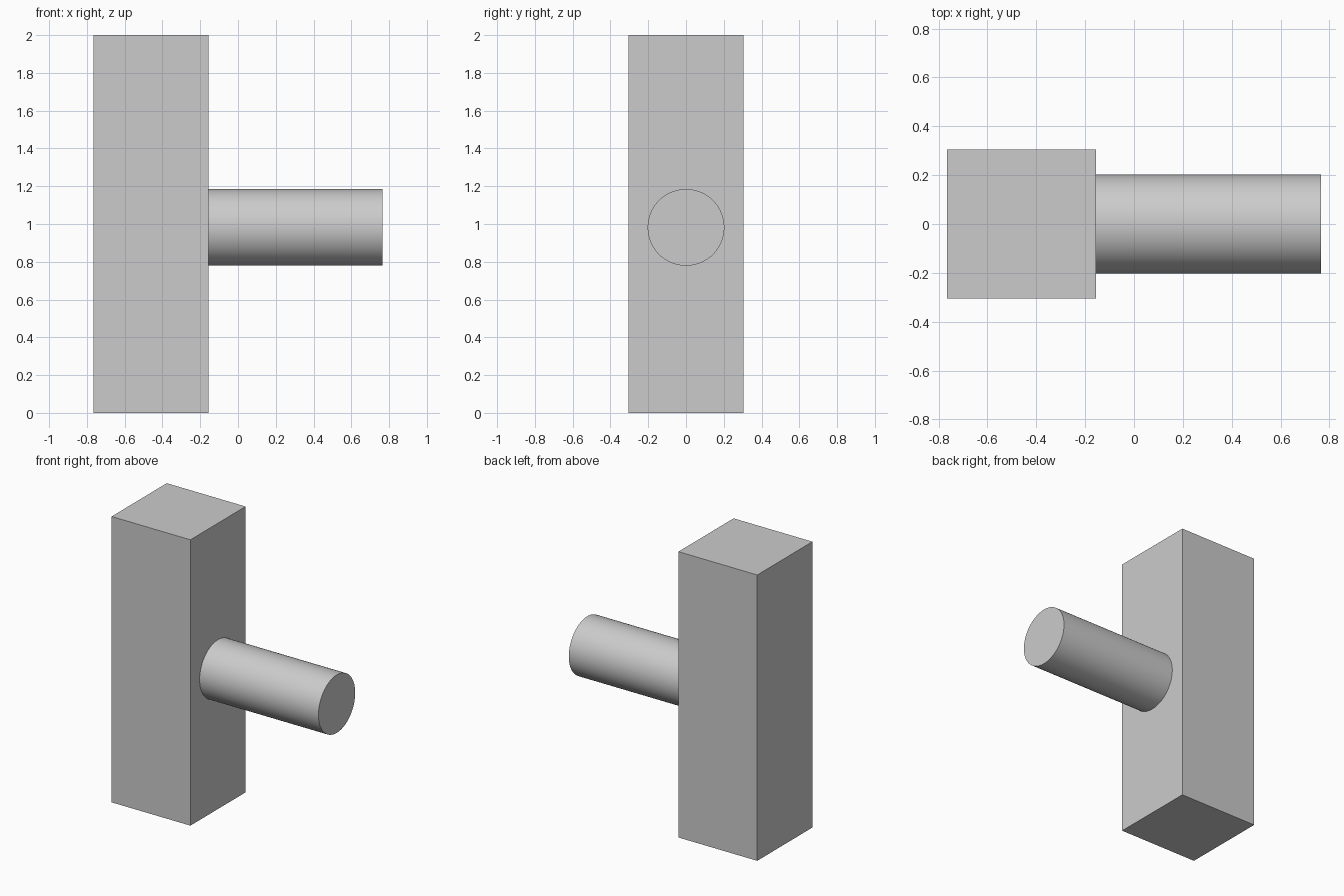
import bpy
import math

default = bpy.data.objects.get("Cube")
if default:
    bpy.data.objects.remove(default, do_unlink=True)

# Single flat grey
GREY = (0.6, 0.6, 0.6, 1)
grey = bpy.data.materials.new("light grey")
grey.use_nodes = True
grey.diffuse_color = GREY
grey.node_tree.nodes["Principled BSDF"].inputs["Base Color"].default_value = GREY

WIDTH, HEIGHT = 0.61, 2.0
END = 0.765
RADIUS, PEG_Z = 0.203, 0.982
inner = -END + WIDTH  # side face of the post that carries the peg


def finish(name):
    obj = bpy.context.object
    obj.name = name
    obj.data.materials.append(grey)
    bpy.ops.object.transform_apply(location=False, rotation=True, scale=True)
    return obj


# Square upright post
bpy.ops.mesh.primitive_cube_add(size=1, location=(-END + WIDTH / 2, 0, HEIGHT / 2))
bpy.context.object.scale = (WIDTH, WIDTH, HEIGHT)
finish("post")

# Round peg reaching sideways from the post
bpy.ops.mesh.primitive_cylinder_add(
    vertices=96, radius=RADIUS, depth=END - inner,
    location=((END + inner) / 2, 0, PEG_Z), rotation=(0, math.pi / 2, 0))
finish("peg")
bpy.ops.object.shade_smooth_by_angle(angle=math.radians(30))
